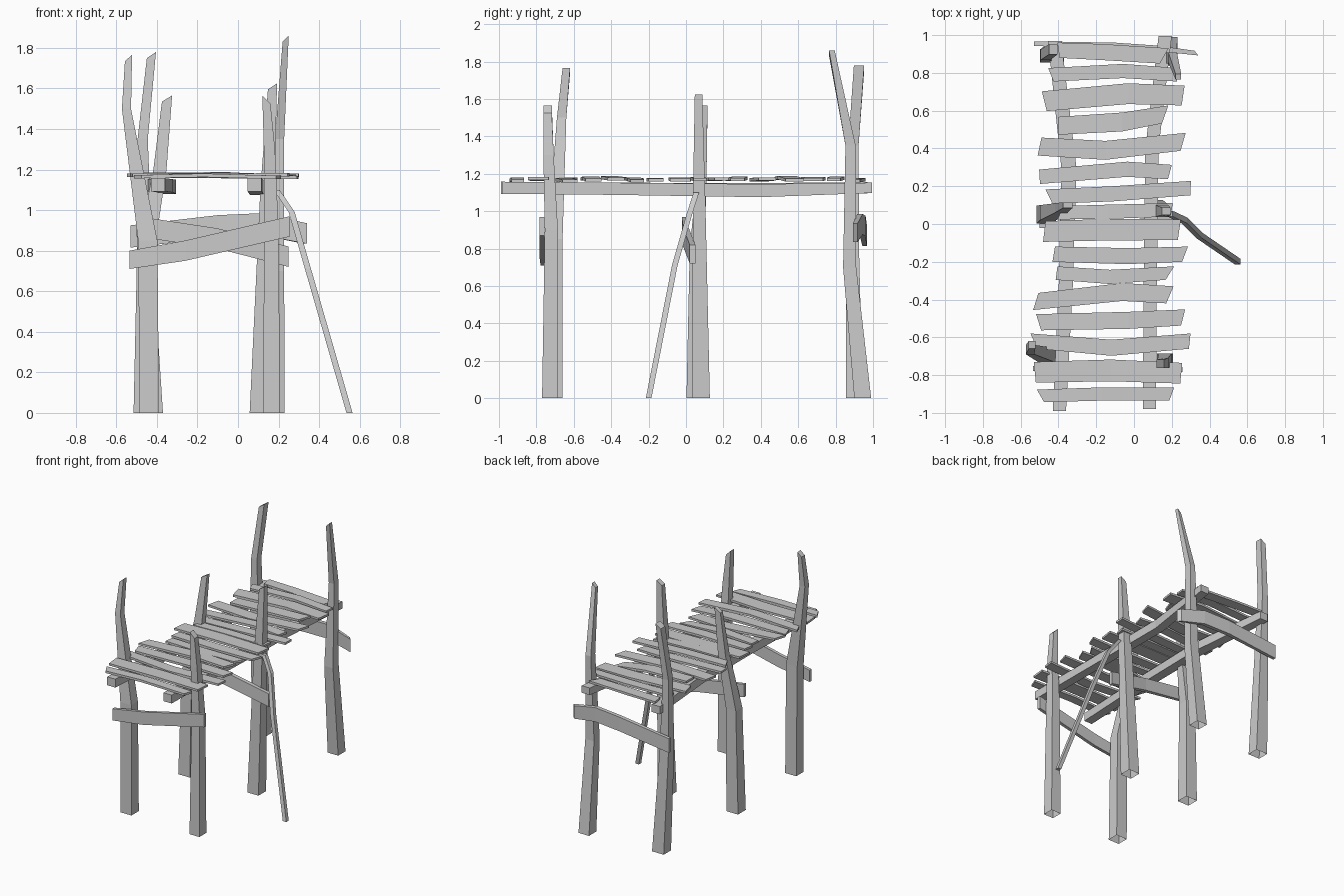
import bpy, bmesh, random
from mathutils import Vector

random.seed(4)


def loft(name, stations, axis, cuts=(0, 0), open_start=False):
    """Rectangular beam through (centre, size_u, size_v) stations; sections lie across the axis."""
    u, v = {'x': (1, 2), 'y': (0, 2), 'z': (0, 1)}[axis]
    a = 'xyz'.index(axis)
    bm = bmesh.new()
    rings = []
    for i, (x, y, z, su, sv) in enumerate(stations):
        cut = cuts[0] if i == 0 else cuts[1] if i == len(stations) - 1 else 0
        ring = []
        for du, dv in ((-1, -1), (1, -1), (1, 1), (-1, 1)):
            p = Vector((x, y, z))
            p[u] += du * su / 2
            p[v] += dv * sv / 2
            p[a] += du * cut          # slanted saw cut at the ends
            ring.append(bm.verts.new(p))
        rings.append(ring)
    for r, s in zip(rings, rings[1:]):
        for i in range(4):
            j = (i + 1) % 4
            bm.faces.new((r[i], r[j], s[j], s[i]))
    if not open_start:
        bm.faces.new(rings[0])
    bm.faces.new(rings[-1])
    bmesh.ops.recalc_face_normals(bm, faces=bm.faces)
    me = bpy.data.meshes.new(name)
    bm.to_mesh(me)
    bm.free()
    ob = bpy.data.objects.new(name, me)
    bpy.context.collection.objects.link(ob)
    return ob


# Six crooked posts, open underneath: x, y, z, width x, width y
posts = {
    'front_left_post': [(-.437, -.705, 0, .095, .09), (-.445, -.7, .85, .095, .08),
                        (-.55, -.665, 1.5, .045, .05), (-.54, -.64, 1.75, .035, .04)],
    'front_right_post': [(.165, -.727, 0, .085, .085), (.165, -.72, .9, .07, .07),
                         (.155, -.735, 1.3, .055, .055), (.14, -.74, 1.545, .04, .045)],
    'mid_left_post': [(-.465, .05, 0, .1, .095), (-.455, .06, .8, .085, .08),
                      (-.385, .085, 1.2, .065, .05), (-.35, .1, 1.55, .05, .03)],
    'mid_right_post': [(.105, .08, 0, .095, .095), (.145, .07, 1.1, .07, .065),
                       (.17, .067, 1.61, .045, .04)],
    'back_left_post': [(-.42, .9, 0, .1, .09), (-.46, .89, .8, .075, .07),
                       (-.47, .895, 1.35, .05, .055), (-.427, .925, 1.765, .045, .055)],
    'back_right_post': [(.185, .945, 0, .09, .09), (.19, .875, .7, .075, .07),
                        (.205, .88, 1.35, .045, .055), (.235, .78, 1.845, .03, .03)],
}
for name, st in posts.items():
    loft(name, st, 'z', (0, -.02 if name == 'front_right_post' else .015), True)

# Two long stringers under the deck
loft('left_stringer', [(-.395, -.99, 1.125, .07, .065), (-.36, -.3, 1.12, .075, .065),
                       (-.345, .3, 1.115, .08, .07), (-.42, .97, 1.125, .07, .06)], 'y')
loft('right_stringer', [(.082, -.98, 1.125, .07, .065), (.085, -.4, 1.12, .07, .065),
                        (.095, .4, 1.11, .07, .07), (.165, .995, 1.125, .07, .055)], 'y')

# Cross braces between the post pairs
loft('front_brace', [(-.535, -.765, .755, .025, .09), (-.26, -.77, .8, .025, .1),
                     (.257, -.77, .92, .025, .1)], 'x')
loft('mid_brace', [(-.5, -.01, .92, .025, .1), (-.1, 0, .86, .03, .1),
                   (.25, .035, .77, .03, .1)], 'x')
loft('back_brace', [(-.53, .955, .87, .025, .11), (-.1, .945, .92, .03, .11),
                    (.12, .93, .93, .03, .11), (.33, .905, .885, .025, .1)], 'x', (0, -.01))

# Thin leaning prop on the right
loft('side_prop', [(.55, -.2, 0, .03, .03), (.345, -.06, .71, .03, .03),
                   (.265, .02, .99, .03, .03), (.19, .055, 1.1, .03, .03)], 'z')

# Deck planks: left x, left y, middle y, right x, right y, width
planks = [
    (-.40, .92, .91, .16, .89, .085), (-.44, .79, .81, .23, .79, .075),
    (-.475, .65, .69, .26, .68, .11), (-.40, .52, .54, .165, .58, .10),
    (-.50, .41, .39, .26, .435, .10), (-.50, .25, .29, .19, .275, .08),
    (-.45, .145, .16, .30, .19, .08), (-.39, .06, .065, .20, .075, .075),
    (-.475, -.04, -.03, .24, -.03, .115), (-.425, -.16, -.17, .27, -.16, .085),
    (-.41, -.26, -.28, .19, -.26, .075), (-.52, -.41, -.36, .19, -.375, .095),
    (-.505, -.52, -.51, .26, -.495, .09), (-.53, -.62, -.655, .295, -.62, .085),
    (-.525, -.785, -.775, .25, -.79, .115), (-.495, -.91, -.90, .20, -.90, .07),
]
for i, (xl, yl, ym, xr, yr, w) in enumerate(planks):
    z = 1.164 + random.uniform(-.001, .008)
    xm = -.1 + random.uniform(-.08, .08)
    loft(f'plank_{i + 1}', [(xl, yl, z + random.uniform(0, .008), w * .95, .016),
                            (xm, ym, z + random.uniform(0, .012), w, .018),
                            (xr, yr, z + random.uniform(-.003, .005), w * .95, .016)],
         'x', (random.uniform(-.02, .015), random.uniform(0, .025)))
